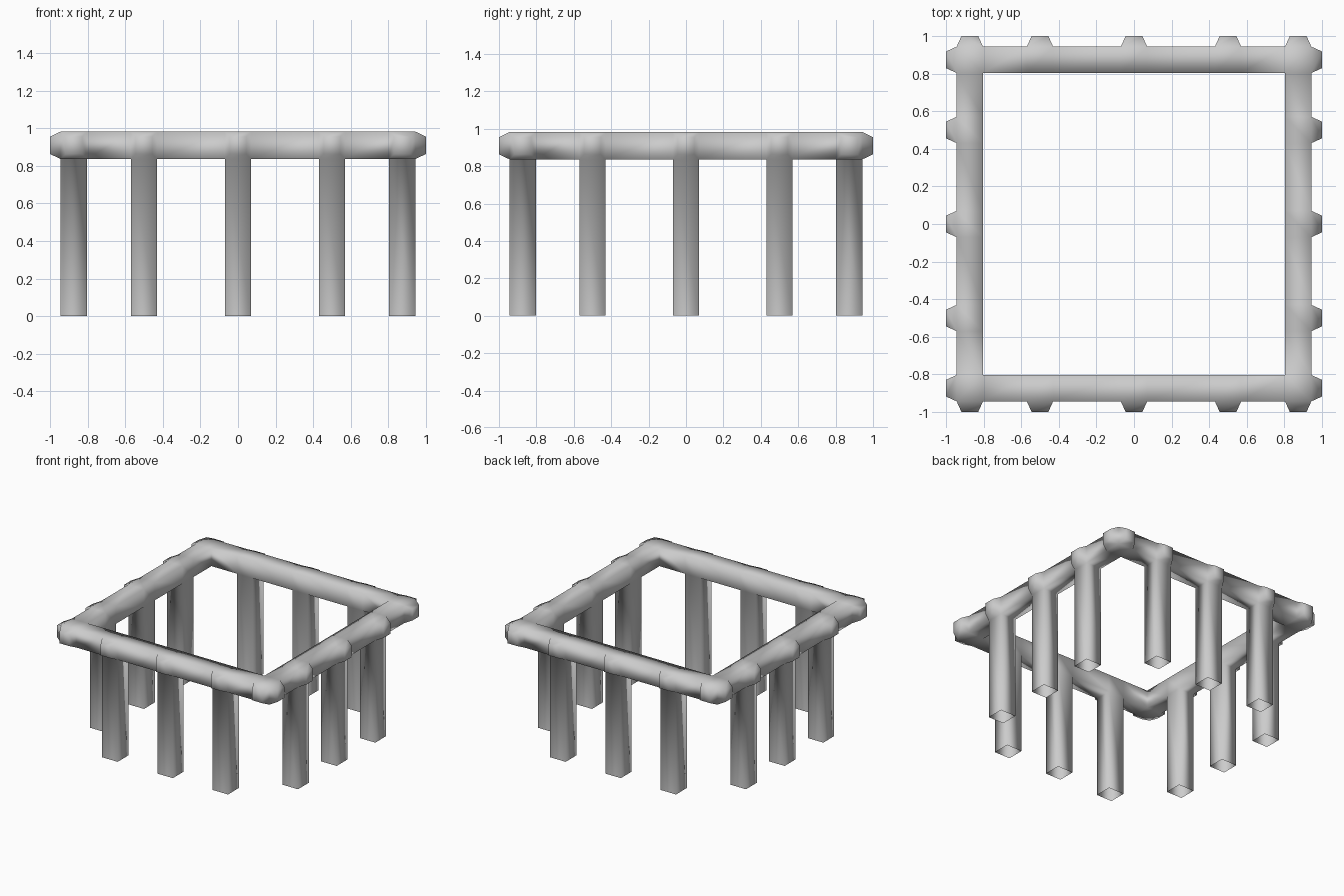
import bpy, bmesh
from math import pi
from mathutils import Matrix, Vector

if "Cube" in bpy.data.objects:
    bpy.data.objects.remove(bpy.data.objects["Cube"])

C, H = 0.873, 0.07           # beam centre line, half thickness
Z0, Z1 = 0.836, 0.982        # underside and top of the beams
OUT, IN = -C - H, -C + H     # outer and inner faces of the front beam
POSTS = (-0.5, 0.0, 0.5)

bm = bmesh.new()


def face(pts, rot):
    bm.faces.new([bm.verts.new(rot @ Vector(p)) for p in pts])


def knob(pts, push, rot):
    """Tapered stub growing out of a quad."""
    pts = [Vector(p) for p in pts]
    mid = sum(pts, Vector()) / 4
    tip = [mid + (p - mid) * 0.63 + Vector(push) for p in pts]
    for i in range(4):
        j = (i + 1) % 4
        face((pts[i], pts[j], tip[j], tip[i]), rot)
    face(tip, rot)


# One side = corner, then alternating beam spans and post joints; repeated 4 times
edges = [OUT, IN]
for p in POSTS:
    edges += [p - H, p + H]
edges.append(C - H)

for k in range(4):
    rot = Matrix.Rotation(k * pi / 2, 3, 'Z')
    for i, (a, b) in enumerate(zip(edges, edges[1:])):
        corner, joint = i == 0, i % 2 == 0
        outer = [(a, OUT, Z0), (b, OUT, Z0), (b, OUT, Z1), (a, OUT, Z1)]
        under = [(a, OUT, Z0), (b, OUT, Z0), (b, IN, Z0), (a, IN, Z0)]
        face([(x, y, Z1) for x, y, _ in under], rot)
        # outer face, with a knob at every joint
        if joint:
            knob(outer, (0, -1 - OUT, 0), rot)
        else:
            face(outer, rot)
        if corner:
            end = [(OUT, OUT, Z0), (OUT, IN, Z0), (OUT, IN, Z1), (OUT, OUT, Z1)]
            knob(end, (-1 - OUT, 0, 0), rot)
        else:
            face([(a, IN, Z0), (b, IN, Z0), (b, IN, Z1), (a, IN, Z1)], rot)
        # square open-ended post below each joint
        if joint and not corner:
            for n in range(4):
                p, q = under[n], under[(n + 1) % 4]
                face((p, q, (q[0], q[1], 0), (p[0], p[1], 0)), rot)
        else:
            face(under, rot)

bmesh.ops.remove_doubles(bm, verts=bm.verts, dist=0.0005)
bmesh.ops.recalc_face_normals(bm, faces=bm.faces)
for f in bm.faces:
    f.smooth = True

mesh = bpy.data.meshes.new("railing_frame")
bm.to_mesh(mesh)
bm.free()
bpy.context.collection.objects.link(bpy.data.objects.new("railing_frame", mesh))
